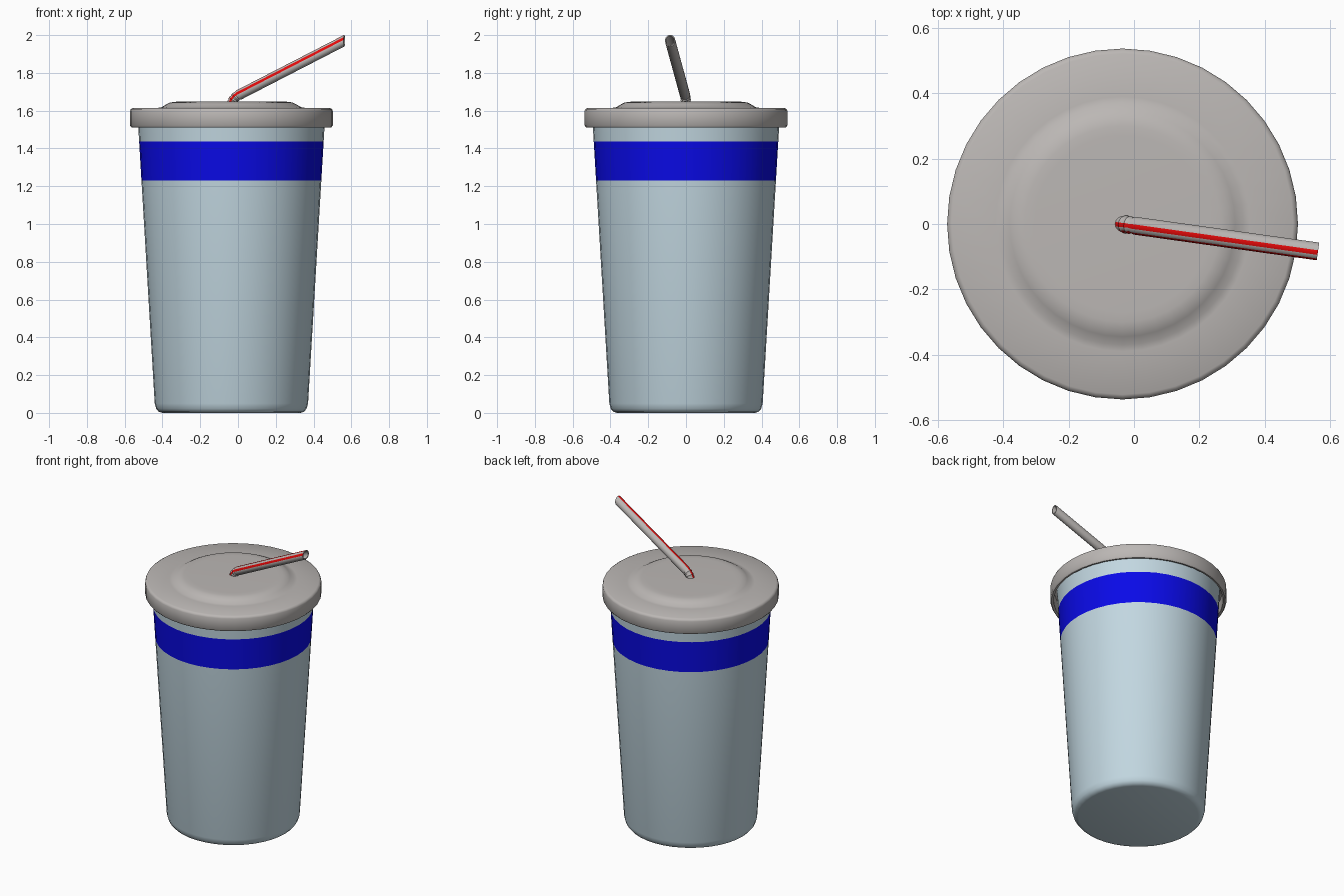
import bpy, bmesh, math
from mathutils import Vector

if "Cube" in bpy.data.objects:
    bpy.data.objects.remove(bpy.data.objects["Cube"])

CX = -0.035  # cup axis


def material(name, rgb):
    m = bpy.data.materials.new(name)
    m.diffuse_color = (*rgb, 1)
    m.use_nodes = True
    m.node_tree.nodes["Principled BSDF"].inputs["Base Color"].default_value = m.diffuse_color
    return m


CUP = material("pale blue grey", (0.54, 0.68, 0.75))
BLUE = material("deep blue", (0.003, 0.003, 0.8))
GREY = material("warm grey", (0.50, 0.475, 0.46))
RED = material("red", (0.8, 0.003, 0.003))


def finish(bm, name, mats, angle):
    bmesh.ops.recalc_face_normals(bm, faces=bm.faces)
    me = bpy.data.meshes.new(name)
    bm.to_mesh(me)
    bm.free()
    ob = bpy.data.objects.new(name, me)
    bpy.context.collection.objects.link(ob)
    for m in mats:
        me.materials.append(m)
    bpy.ops.object.select_all(action='DESELECT')
    ob.select_set(True)
    bpy.context.view_layer.objects.active = ob
    bpy.ops.object.shade_smooth_by_angle(angle=math.radians(angle))
    return ob


def bridge(bm, rings, index=lambda row, i: 0):
    """Skin a list of point rings with quads; index gives the material."""
    rows = [[bm.verts.new(p) for p in ring] for ring in rings]
    for r, (a, b) in enumerate(zip(rows, rows[1:])):
        n = len(a)
        for i in range(n):
            j = (i + 1) % n
            f = bm.faces.new((a[i], a[j], b[j], b[i]))
            f.material_index = index(r, i)
    return rows


def circle(r, z, n=40):
    return [(CX + r * math.cos(2 * math.pi * i / n),
             r * math.sin(2 * math.pi * i / n), z) for i in range(n)]


# Cup: tapered wall with rounded foot and a painted band
def wall(z):
    return 0.403 + 0.0595 * z


profile = [(0.365, 0.0), (0.385, 0.006), (0.398, 0.022), (wall(0.05), 0.05)]
profile += [(wall(z), z) for z in (1.23, 1.437, 1.59)]
bm = bmesh.new()
rows = bridge(bm, [circle(r, z) for r, z in profile],
              lambda row, i: 1 if row == 4 else 0)
bm.faces.new(rows[0])
bm.faces.new(rows[-1])
finish(bm, "cup", [CUP, BLUE], 40)

# Lid: hollow rim and a low raised centre
profile = [(0.495, 1.595), (0.512, 1.585), (0.516, 1.515), (0.53, 1.512),
           (0.537, 1.522), (0.537, 1.598), (0.533, 1.608), (0.522, 1.614),
           (0.39, 1.615), (0.37, 1.618), (0.345, 1.633), (0.325, 1.643),
           (0.30, 1.647), (0.27, 1.648)]
bm = bmesh.new()
rows = bridge(bm, [circle(r, z) for r, z in profile])
bm.faces.new(rows[-1])
finish(bm, "lid", [GREY], 50)

# Straw: ribbed bend, straight arm with two stripes, open upright-cut end
SEG, R = 24, 0.0275
yaw = math.radians(8)
along = Vector((math.cos(yaw), -math.sin(yaw), 0))
side = Vector((-math.sin(yaw), -math.cos(yaw), 0))
up = Vector((0, 0, 1))
tilt = math.radians(27)


def ring(s, z, angle, r, stretch=1.0):
    c = Vector((CX, 0, z)) + along * s
    top = (up * math.cos(angle) - along * math.sin(angle)) * stretch
    return [c + r * (math.cos(a) * top + math.sin(a) * side)
            for a in (2 * math.pi * (i - 0.5) / SEG for i in range(SEG))]


rings = [ring(0, 1.58, math.pi / 2, R)]
bend, z0, steps = 0.07, 1.62, 8
for k in range(steps + 1):
    turn = (math.pi / 2 - tilt) * k / steps
    rings.append(ring(bend * (1 - math.cos(turn)), z0 + bend * math.sin(turn),
                      math.pi / 2 - turn, R if k % 2 == 0 else 0.0235))
s1 = bend * (1 - math.sin(tilt))
z1 = z0 + bend * math.cos(tilt)
s2 = 0.604
z2 = z1 + (s2 - s1) * math.tan(tilt)
cut = 1 / math.cos(tilt)
rings.append(ring(s2, z2, 0, R, cut))
outer = len(rings) - 1
rings.append(ring(s2, z2, 0, 0.022, cut))
rings.append(ring(s1 + 0.02, z1 + 0.02 * math.tan(tilt), tilt, 0.022))
bm = bmesh.new()
rows = bridge(bm, rings,
              lambda row, i: 1 if row < outer and i in (0, 1, 4, 5) else 0)
bm.faces.new(rows[-1])
finish(bm, "straw", [GREY, RED], 35)
